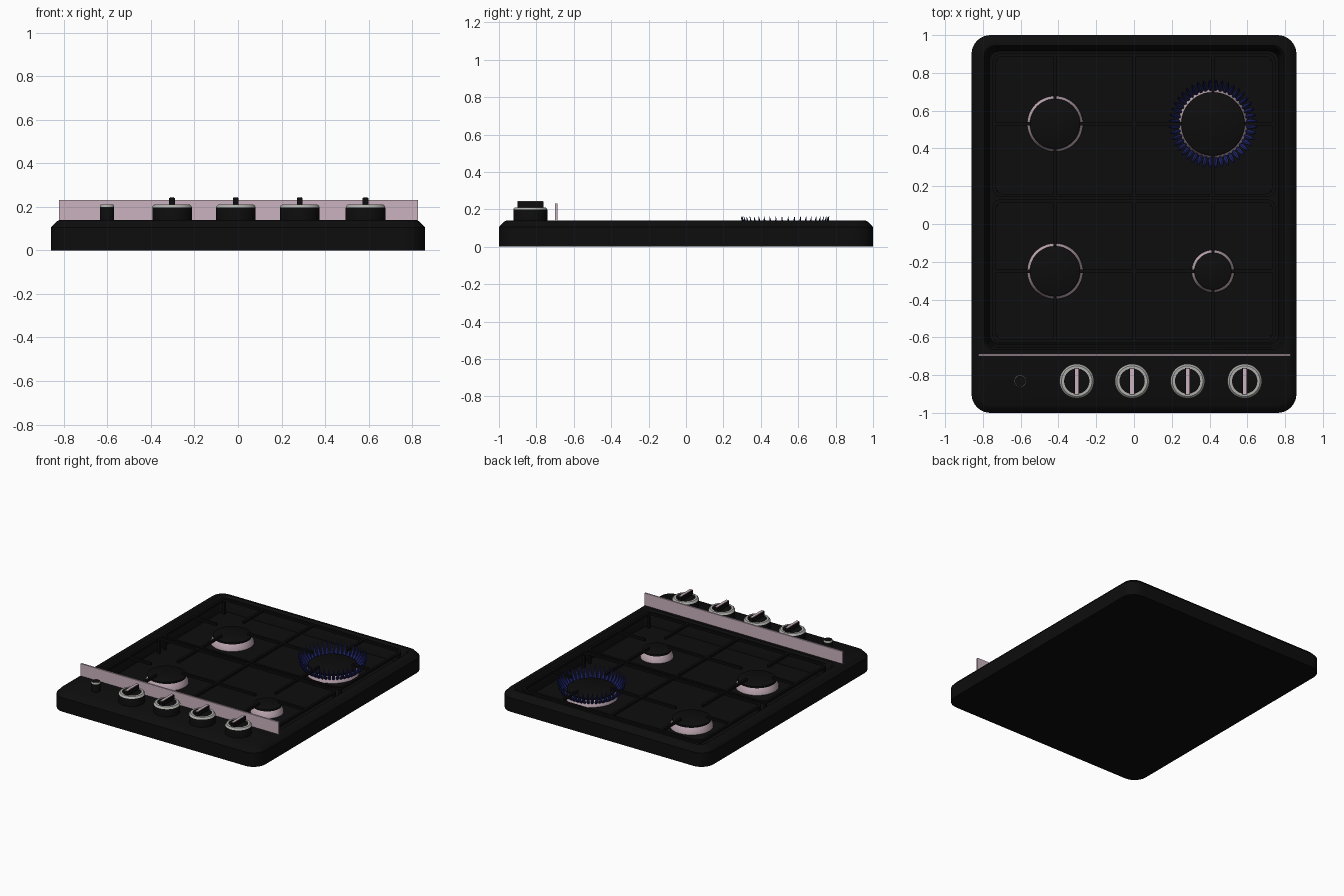
import bpy, bmesh
from math import sin, cos, pi, tau
from mathutils import Vector

if "Cube" in bpy.data.objects:
    bpy.data.objects.remove(bpy.data.objects["Cube"])


def material(name, rgb):
    m = bpy.data.materials.new(name)
    m.use_nodes = True
    m.diffuse_color = (*rgb, 1)
    bsdf = m.node_tree.nodes["Principled BSDF"]
    bsdf.inputs["Base Color"].default_value = (*rgb, 1)
    bsdf.inputs["Roughness"].default_value = 0.6
    return m


BLACK = material("black enamel", (0.004, 0.004, 0.004))
PINK = material("pale pink metal", (0.6, 0.45, 0.52))
GREY = material("light grey trim", (0.42, 0.42, 0.4))
BLUE = material("flame blue", (0.015, 0.02, 0.15))


def finish(name, bm, mat, smooth=True):
    bmesh.ops.recalc_face_normals(bm, faces=bm.faces)
    mesh = bpy.data.meshes.new(name)
    bm.to_mesh(mesh)
    bm.free()
    mesh.materials.append(mat)
    ob = bpy.data.objects.new(name, mesh)
    bpy.context.collection.objects.link(ob)
    if smooth:
        bpy.ops.object.select_all(action="DESELECT")
        ob.select_set(True)
        bpy.context.view_layer.objects.active = ob
        bpy.ops.object.shade_smooth_by_angle(angle=0.6)
    return ob


def loft(bm, loops, cap_start=True, cap_end=True):
    rings = [[bm.verts.new(p) for p in loop] for loop in loops]
    n = len(rings[0])
    for a, b in zip(rings, rings[1:]):
        for i in range(n):
            j = (i + 1) % n
            bm.faces.new((a[i], a[j], b[j], b[i]))
    if cap_start:
        bm.faces.new(rings[0])
    if cap_end:
        bm.faces.new(rings[-1])


def rounded_rect(hx, hy, r, z, cx=0, cy=0, steps=8):
    pts = []
    for q, (sx, sy) in enumerate(((1, 1), (-1, 1), (-1, -1), (1, -1))):
        for k in range(steps + 1):
            a = (q + k / steps) * pi / 2
            pts.append((cx + sx * (hx - r) + r * cos(a),
                        cy + sy * (hy - r) + r * sin(a), z))
    return pts


def lathe(name, x, y, profile, mat, sides=48, caps=True):
    bm = bmesh.new()
    loft(bm, [[(x + r * cos(tau * i / sides), y + r * sin(tau * i / sides), z)
               for i in range(sides)] for r, z in profile], caps, caps)
    return finish(name, bm, mat)


def add_box(bm, x0, x1, y0, y1, z0, z1):
    loft(bm, [[(x0, y0, z), (x1, y0, z), (x1, y1, z), (x0, y1, z)] for z in (z0, z1)])


def box(name, mat, *bounds):
    bm = bmesh.new()
    add_box(bm, *bounds)
    return finish(name, bm, mat, False)


# Body: rounded tray with a chamfered rim and a sunken hob
FLOOR, TOP = 0.03, 0.14
bm = bmesh.new()
loft(bm, [rounded_rect(0.86, 1, 0.1, 0),
          rounded_rect(0.86, 1, 0.1, 0.105),
          rounded_rect(0.835, 0.975, 0.08, 0.132),
          rounded_rect(0.82, 0.96, 0.07, TOP),
          rounded_rect(0.795, 0.805, 0.06, TOP, 0, 0.14),
          rounded_rect(0.785, 0.795, 0.055, 0.13, 0, 0.14),
          rounded_rect(0.765, 0.775, 0.05, FLOOR, 0, 0.14)])
finish("hob_body", bm, BLACK)

# Upright splash panel between hob and controls
box("splash_panel", PINK, -0.822, 0.828, -0.7, -0.688, TOP - 0.002, 0.232)

# Burners: flared metal base with a black cap
BX, BACK, FRONT = 0.418, 0.53, -0.25
burners = [("back_left", BX, BACK, 0.183), ("back_right", -BX, BACK, 0.148),
           ("front_left", BX, FRONT, 0.113), ("front_right", -BX, FRONT, 0.148)]
for name, x, y, r in burners:
    lathe(name + "_burner_base", x, y,
          [(r, FLOOR - 0.002), (r, FLOOR + 0.012), (r - 0.016, 0.078)], PINK)
    lathe(name + "_burner_cap", x, y,
          [(r - 0.015, 0.077), (r - 0.015, 0.09), (r - 0.025, 0.096)], BLACK)

# Pan supports: two frames with fingers reaching to each burner
BAR = 0.009
for name, y0, y1, by in (("front", -0.63, 0.132, FRONT), ("back", 0.142, 0.905, BACK)):
    bm = bmesh.new()
    cy, hy = (y0 + y1) / 2, (y1 - y0) / 2
    outer = [rounded_rect(0.75, hy, 0.05, z, 0, cy) for z in (0.122, TOP)]
    inner = [rounded_rect(0.732, hy - 0.018, 0.035, z, 0, cy) for z in (TOP, 0.122)]
    loft(bm, outer + inner + outer[:1], False, False)
    bmesh.ops.remove_doubles(bm, verts=bm.verts, dist=1e-5)
    add_box(bm, -BAR, BAR, y0 + 0.01, y1 - 0.01, 0.122, TOP)
    for _, bx, b_y, r in burners:
        if b_y != by:
            continue
        reach = r - 0.018
        side = 1 if bx > 0 else -1
        xa, xb = sorted((0, side * 0.74))
        add_box(bm, xa, bx - reach, by - BAR, by + BAR, 0.122, TOP)
        add_box(bm, bx + reach, xb, by - BAR, by + BAR, 0.122, TOP)
        add_box(bm, bx - BAR, bx + BAR, y0 + 0.01, by - reach, 0.122, TOP)
        add_box(bm, bx - BAR, bx + BAR, by + reach, y1 - 0.01, 0.122, TOP)
    # Feet at the frame corners
    for fx in (-0.73, 0.73):
        for fy in (y0 + 0.03, y1 - 0.03):
            add_box(bm, fx - BAR, fx + BAR, fy - BAR, fy + BAR, FLOOR - 0.002, 0.125)
    finish(name + "_pan_support", bm, BLACK, False)

# Flames: outward-leaning pointed tongues around the lit burner
bm = bmesh.new()
COUNT = 44
for i in range(COUNT):
    a = tau * (i + 0.5) / COUNT
    out, along = Vector((cos(a), sin(a), 0)), Vector((-sin(a), cos(a), 0))
    centre = Vector((BX, BACK, 0))
    loops = []
    for dist, z, size in ((0.178, 0.055, 0.006), (0.2, 0.075, 0.013),
                          (0.219, 0.105, 0.010), (0.236, 0.162, 0.001)):
        mid = centre + out * dist + Vector((0, 0, z))
        loops.append([mid + size * (out * cos(t) + along * sin(t))
                      for t in (tau * k / 6 for k in range(6))])
    loft(bm, loops)
finish("burner_flames", bm, BLUE)

# Control knobs with a trim ring and a grip bar
KY = -0.832
for i, x in enumerate((-0.303, -0.01, 0.284, 0.586), 1):
    lathe(f"knob_{i}_base", x, KY,
          [(0.091, TOP), (0.091, 0.195), (0.088, 0.202), (0.066, 0.208)], BLACK)
    lathe(f"knob_{i}_ring", x, KY,
          [(0.0915, 0.198), (0.088, 0.205), (0.081, 0.211), (0.067, 0.211), (0.067, 0.2)],
          GREY, caps=False)
    box(f"knob_{i}_grip", BLACK, x - 0.013, x + 0.013, KY - 0.07, KY + 0.07, 0.2, 0.241)
    box(f"knob_{i}_marker", PINK, x - 0.01, x + 0.01, KY - 0.068, KY + 0.068, 0.24, 0.245)

# Ignition button
lathe("ignition_button", -0.602, KY,
      [(0.032, TOP), (0.032, 0.2), (0.028, 0.21)], BLACK, 32)
lathe("ignition_button_ring", -0.602, KY,
      [(0.0325, 0.199), (0.032, 0.206), (0.029, 0.211), (0.027, 0.209)], GREY, 32, False)
